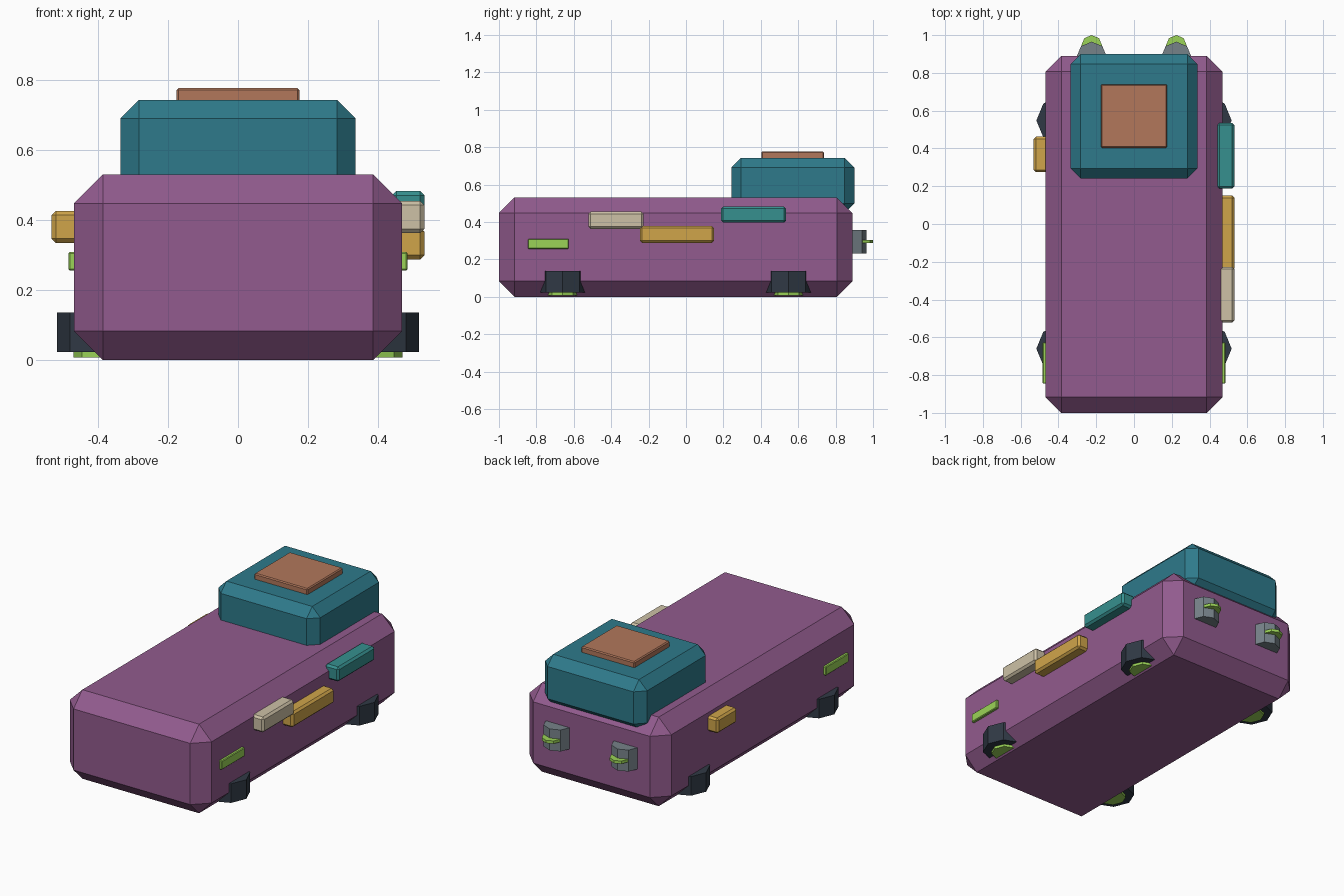
import bpy

cube = bpy.data.objects.get("Cube")
if cube:
    bpy.data.objects.remove(cube, do_unlink=True)


def material(name, *rgb):
    """Flat colour from 8-bit display values."""
    linear = [((c / 255 + 0.055) / 1.055) ** 2.4 for c in rgb] + [1]
    mat = bpy.data.materials.new(name)
    mat.use_nodes = True
    mat.diffuse_color = linear
    node = next(n for n in mat.node_tree.nodes if n.type == "BSDF_PRINCIPLED")
    node.inputs["Base Color"].default_value = linear
    node.inputs["Roughness"].default_value = 0.8
    return mat


purple = material("purple hull", 146, 91, 142)
blue = material("deep teal", 46, 122, 139)
teal = material("bright teal", 54, 144, 143)
rust = material("rust brown", 178, 119, 91)
gold = material("gold", 208, 165, 74)
beige = material("beige", 205, 193, 166)
dark = material("dark slate", 48, 57, 69)
grey = material("steel grey", 118, 130, 137)
green = material("glowing green", 155, 212, 87)


def box(name, mat, x, y, z, bevel):
    """Chamfered box from its (min, max) range on each axis."""
    spans = (x, y, z)
    bpy.ops.mesh.primitive_cube_add(size=1, location=[(a + b) / 2 for a, b in spans])
    obj = bpy.context.object
    obj.name = name
    size = [b - a for a, b in spans]
    for v in obj.data.vertices:
        v.co = [c * s for c, s in zip(v.co, size)]
    obj.data.materials.append(mat)
    mod = obj.modifiers.new("chamfer", "BEVEL")
    mod.width = bevel
    mod.segments = 1
    return obj


def drum(name, mat, x, y, z, radius):
    """Upright eight-sided drum."""
    bpy.ops.mesh.primitive_cylinder_add(
        vertices=8, radius=radius, depth=z[1] - z[0],
        location=(x, y, (z[0] + z[1]) / 2))
    obj = bpy.context.object
    obj.name = name
    obj.data.materials.append(mat)
    return obj


# Hull, cabin and roof hatch
box("hull", purple, (-0.468, 0.468), (-1, 0.89), (0, 0.531), 0.083)
box("cabin", blue, (-0.336, 0.336), (0.242, 0.9), (0.445, 0.743), 0.053)
box("roof_hatch", rust, (-0.176, 0.176), (0.403, 0.738), (0.735, 0.777), 0.006)

# Cargo boxes along the sides
box("left_rear_cargo", teal, (0.44, 0.532), (0.187, 0.535), (0.396, 0.483), 0.012)
box("left_middle_cargo", gold, (0.44, 0.532), (-0.246, 0.15), (0.288, 0.379), 0.012)
box("left_front_cargo", beige, (0.44, 0.532), (-0.522, -0.227), (0.363, 0.455), 0.012)
box("right_cargo", gold, (-0.532, -0.44), (0.275, 0.462), (0.335, 0.426), 0.012)

for side, s in (("left", 1), ("right", -1)):
    # Side light strips
    x = sorted((s * 0.455, s * 0.484))
    box(side + "_light_strip", green, x, (-0.845, -0.627), (0.256, 0.309), 0.004)
    # Hover pods with glowing undersides
    for end, y in (("front", -0.66), ("rear", 0.548)):
        drum(f"{side}_{end}_pod", dark, s * 0.39, y, (0.023, 0.137), 0.127)
        drum(f"{side}_{end}_pod_glow", green, s * 0.39, y, (0.008, 0.03), 0.079)
    # Rear thrusters with glowing discs
    drum(side + "_thruster", grey, s * 0.224, 0.885, (0.23, 0.358), 0.08)
    drum(side + "_thruster_glow", green, s * 0.224, 0.945, (0.287, 0.304), 0.055)
